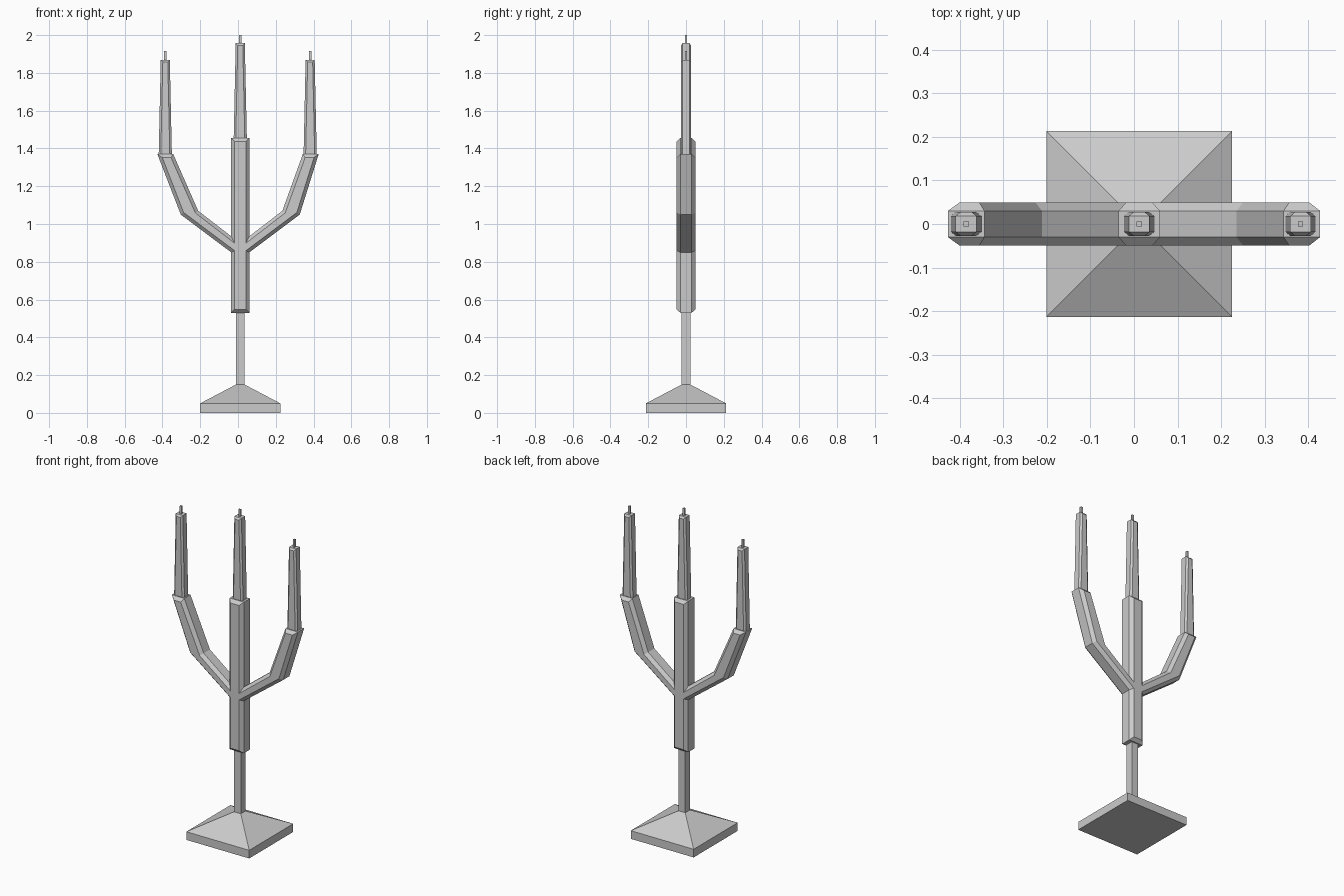
import bpy, bmesh
from mathutils import Vector

if "Cube" in bpy.data.objects:
    bpy.data.objects.remove(bpy.data.objects["Cube"])

CX = 0.012  # stem axis


def finish(name, bm):
    bmesh.ops.recalc_face_normals(bm, faces=bm.faces[:])
    me = bpy.data.meshes.new(name)
    bm.to_mesh(me)
    bm.free()
    ob = bpy.data.objects.new(name, me)
    bpy.context.collection.objects.link(ob)
    return ob


def inset_outline(pts, d):
    """Mitred inward offset of a counter-clockwise outline."""
    out, n = [], len(pts)
    for i in range(n):
        a, b, c = (Vector(pts[(i + k) % n]) for k in (-1, 0, 1))
        u, v = (b - a).normalized(), (c - b).normalized()
        n1, n2 = Vector((-u.y, u.x)), Vector((-v.y, v.x))
        out.append(b + (n1 + n2) * d / (1 + n1.dot(n2)))
    return out


def bevelled_plate(name, pts, core, depth, d):
    """Outline in x/z, extruded along y, with chamfered front and back rims."""
    bm = bmesh.new()
    inner = inset_outline(pts, d)
    loops = [[bm.verts.new((p[0], y, p[1])) for p in src]
             for src, y in ((inner, -depth), (pts, -core), (pts, core), (inner, depth))]
    n = len(pts)
    for a, b in zip(loops, loops[1:]):
        for i in range(n):
            j = (i + 1) % n
            bm.faces.new((a[i], a[j], b[j], b[i]))
    bm.faces.new(loops[0])
    bm.faces.new(loops[-1])
    return finish(name, bm)


def square_stack(name, x, levels):
    """Square sections given as (half width, z)."""
    bm = bmesh.new()
    rings = [[bm.verts.new((x + sx * h, sy * h, z))
              for sx, sy in ((-1, -1), (1, -1), (1, 1), (-1, 1))] for h, z in levels]
    for a, b in zip(rings, rings[1:]):
        for i in range(4):
            j = (i + 1) % 4
            bm.faces.new((a[i], a[j], b[j], b[i]))
    bm.faces.new(rings[0])
    bm.faces.new(rings[-1])
    return finish(name, bm)


# Foot with sloped top, and thin stem
square_stack("foot_and_stem", CX, [(0.213, 0), (0.213, 0.05), (0.023, 0.15), (0.023, 0.54)])

# Column and both arms as one chamfered outline
right = [(CX + 0.048, 0.53), (CX + 0.048, 0.85), (CX + 0.315, 1.05), (0.427, 1.37),
         (0.343, 1.37), (CX + 0.223, 1.07), (CX + 0.048, 0.935), (CX + 0.048, 1.455)]
# arm tips are mirrored about x = 0, everything else about the stem axis
left = [(-x if z == 1.37 else 2 * CX - x, z) for x, z in reversed(right)]
bevelled_plate("column_and_arms", right + left, 0.03, 0.049, 0.018)

# Tapered candles with wicks
for label, x, z0, z1, tip in (("left", -0.385, 1.36, 1.868, 1.915),
                              ("centre", CX, 1.445, 1.957, 2.0),
                              ("right", 0.382, 1.36, 1.868, 1.915)):
    bevelled_plate(label + "_candle",
                   [(x - 0.035, z0), (x + 0.035, z0), (x + 0.024, z1), (x - 0.024, z1)],
                   0.018, 0.027, 0.011)
    square_stack(label + "_wick", x, [(0.006, z1 - 0.01), (0.006, tip)])
